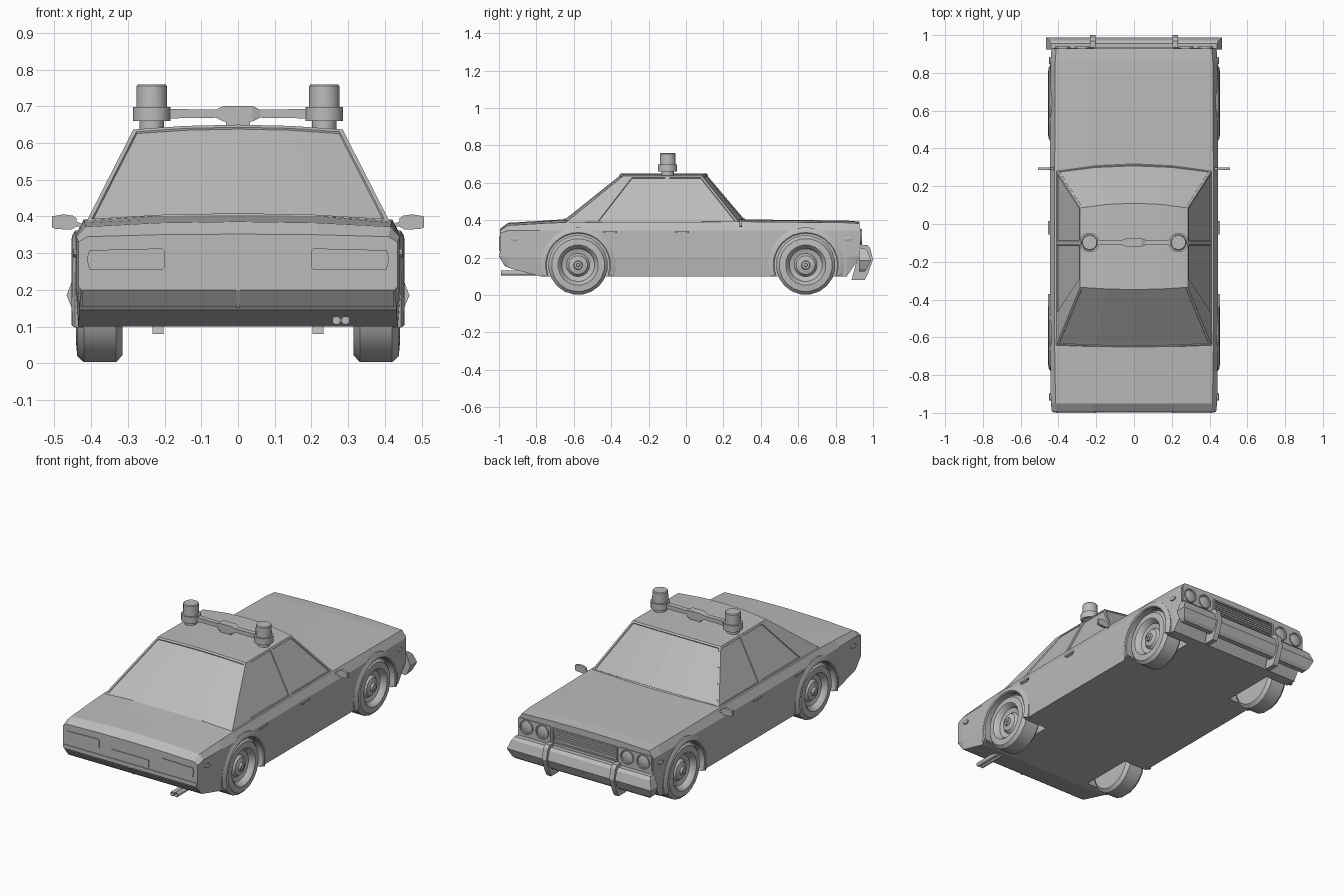
import bpy, bmesh, math
from mathutils import Vector

if "Cube" in bpy.data.objects:
    bpy.data.objects.remove(bpy.data.objects["Cube"])

grey = bpy.data.materials.new("plain_grey")
grey.diffuse_color = (0.5, 0.5, 0.5, 1)
grey.use_nodes = True
grey.node_tree.nodes["Principled BSDF"].inputs["Base Color"].default_value = grey.diffuse_color


def make(name, verts, faces, smooth=False):
    me = bpy.data.meshes.new(name)
    me.from_pydata([tuple(v) for v in verts], [], faces)
    bm = bmesh.new()
    bm.from_mesh(me)
    bmesh.ops.recalc_face_normals(bm, faces=bm.faces)
    bm.to_mesh(me)
    bm.free()
    me.materials.append(grey)
    ob = bpy.data.objects.new(name, me)
    bpy.context.collection.objects.link(ob)
    if smooth:
        bpy.ops.object.select_all(action='DESELECT')
        ob.select_set(True)
        bpy.context.view_layer.objects.active = ob
        bpy.ops.object.shade_smooth_by_angle(angle=math.radians(35))
    return ob


def loft(name, rings, smooth=False):
    """Skin a row of equal-length rings and cap both ends."""
    n = len(rings[0])
    verts = [p for r in rings for p in r]
    faces = [(k*n+i, k*n+(i+1) % n, (k+1)*n+(i+1) % n, (k+1)*n+i)
             for k in range(len(rings)-1) for i in range(n)]
    last = (len(rings)-1)*n
    faces += [tuple(range(n)), tuple(range(last, last+n))]
    return make(name, verts, faces, smooth)


def box(name, x0, x1, y0, y1, z0, z1):
    return loft(name, [[(x0, y0, z), (x1, y0, z), (x1, y1, z), (x0, y1, z)] for z in (z0, z1)])


def lathe(name, profile, centre, axis, n=20, ez=1.0, smooth=True):
    """Turn (distance, radius) pairs around the x, y or z axis."""
    rings = []
    for d, r in profile:
        ring = []
        for i in range(n):
            a = 2*math.pi*(i+0.5)/n
            u, v = r*math.cos(a), r*math.sin(a)*ez
            p = {'x': (d, u, v), 'y': (u, d, v), 'z': (u, v, d)}[axis]
            ring.append(Vector(centre) + Vector(p))
        rings.append(ring)
    return loft(name, rings, smooth)


# Lower body: cross-sections from tail to nose (y, bottom, shoulder, top edge, top centre, half width)
rings = []
for y, zb, zd, ze, zc, w in [(-.995, .20, .33, .345, .352, .435), (-.95, .145, .345, .372, .386, .44),
                             (-.78, .10, .345, .382, .396, .443), (-.65, .10, .345, .388, .405, .445),
                             (.30, .10, .345, .392, .404, .445), (.86, .10, .345, .386, .398, .442),
                             (.928, .20, .345, .382, .392, .437)]:
    half = [(w-.008, zb), (w, max(zb+.01, .20)), (w, zd), (w-.025, ze), (w*.5, zc-.25*(zc-ze))]
    pts = half + [(0, zc)] + [(-x, z) for x, z in reversed(half)]
    rings.append([(x, y, z) for x, z in pts])
body = loft("lower_body", rings)

# Wheel wells cut from the body
WHEELS = (-.577, .64)
for y in WHEELS:
    for s in (-1, 1):
        cut = lathe("well_cutter", [(s*.285, .172), (s*.6, .172)], (0, y, .16), 'x', 28)
        cut.hide_render = True
        m = body.modifiers.new("well", 'BOOLEAN')
        m.operation, m.solver, m.object = 'DIFFERENCE', 'EXACT', cut
        bpy.context.view_layer.objects.active = body
        bpy.ops.object.modifier_apply(modifier=m.name)
        bpy.data.objects.remove(cut)

# Cabin: base ring and roof ring, with bowed glass front and rear
T = (-1, -.5, 0, .5, 1)


def cabin_ring(w, rear, front, bow_r, bow_f, z, crown, mids):
    def top(t):
        return z + crown*(1-t*t)
    r = [(w*t, rear-bow_r*(1-t*t), top(t)) for t in T]
    r += [(w, y, z) for y in mids]
    r += [(w*t, front+bow_f*(1-t*t), top(t)) for t in reversed(T)]
    return r + [(-w, y, z) for y in reversed(mids)]


verts = cabin_ring(.413, -.645, .285, .013, .035, .386, .016, (-.49, -.10))
verts += cabin_ring(.285, -.335, .085, .012, .025, .637, .013, (-.295, -.10))
faces = [(i, (i+1) % 14, 14+(i+1) % 14, 14+i) for i in range(14)] + [tuple(range(14))]
for f in [(0, 1, 10, 11, 12, 13), (1, 2, 9, 10), (2, 3, 8, 9), (3, 4, 5, 6, 7, 8)]:
    faces.append(tuple(14+i for i in f))
cabin = make("cabin", verts, faces)
bm = bmesh.new()
bm.from_mesh(cabin.data)
bm.faces.ensure_lookup_table()
for group in [[bm.faces[i] for i in g] for g in ((0, 1, 2, 3), (7, 8, 9, 10), (5,), (6,), (11,), (12,))]:
    bmesh.ops.inset_region(bm, faces=group, thickness=.011, depth=0, use_even_offset=True)
    bmesh.ops.inset_region(bm, faces=group, thickness=.002, depth=-.005, use_even_offset=True)
bm.to_mesh(cabin.data)
bm.free()

# Front bumper with a pointed ridge
loft("front_bumper", [[(-w, .925, z), (w, .925, z), (w, y, z), (-w, y, z)]
                      for w, y, z in [(.435, .955, .125), (.448, .968, .14), (.467, .988, .185),
                                      (.448, .972, .235), (.44, .955, .25)]])

# Grille frame and bars
for z0, z1 in ((.268, .276), (.346, .354)):
    box("grille_frame", -.21, .21, .92, .937, z0, z1)
for s in (-1, 1):
    box("grille_side", s*.202, s*.21, .92, .937, .268, .354)
for k in range(5):
    z = .286 + k*.0125
    box("grille_bar", -.202, .202, .92, .933, z, z+.006)

for s in (-1, 1):
    # Bumper overriders
    prof = [(.885, .08), (.955, .08), (.975, .12), (1.0, .19), (.985, .25), (.97, .268), (.935, .268)]
    loft("overrider", [[(s*x, y, z) for y, z in prof] for x in (.203, .233)])
    # Twin headlights
    box("headlight_surround", s*.222, s*.43, .918, .933, .268, .356)
    for x in (.274, .378):
        lathe("headlight", [(.92, .042), (.94, .042), (.94, .036), (.934, .034), (.938, .018), (.939, .002)],
              (s*x, 0, .312), 'y', 16)
    # Tail lights
    shape = [(.20, .262), (.206, .255), (.405, .255), (.412, .285), (.405, .308), (.206, .313), (.20, .306)]
    loft("tail_light", [[(s*x, y, z) for x, z in shape] for y in (-.99, -1.0)])
    # Rear bumper panels on the undercut
    loft("rear_bumper_panel", [[(s*x, y, z) for x in (xa,) for y, z in
                               [(-.995, .195), (-.962, .153), (-.958, .156), (-.985, .198)]]
                               for xa in (.006, .425)])
    # Door mirrors
    shape = [(.44, .372), (.455, .364), (.495, .366), (.507, .37), (.507, .40), (.475, .406), (.45, .402), (.44, .395)]
    loft("mirror", [[(s*x, y, z) for x, z in shape] for y in (.285, .30)])
    loft("mirror_arm", [[(s*x, .287, z), (s*x, .298, z), (s*x, .298, z+.012), (s*x, .287, z+.012)]
                        for x, z in ((.41, .362), (.445, .376))])
    # Door handles
    for y in (-.44, -.055):
        box("door_handle", s*.44, s*.454, y, y+.07, .332, .342)
        box("handle_pad", s*.44, s*.449, y+.012, y+.058, .324, .334)
    # Side marker lamps
    for y in (-.915, .865):
        lathe("side_marker", [(s*.43, .021), (s*.448, .021), (s*.45, .015)], (0, y, .30), 'x', 12, .55)
    # Wheels and flared arches
    for y in WHEELS:
        prof = [(.315, .10), (.315, .14), (.332, .159), (.42, .159), (.438, .142), (.441, .108), (.434, .10),
                (.41, .088), (.402, .062), (.418, .05), (.425, .024), (.436, .021), (.436, .01), (.442, .008), (.442, .001)]
        lathe("wheel", [(s*d, r) for d, r in prof], (0, y, .16), 'x', 20)
        arc = []
        for k in range(19):
            a = math.radians(-18 + 216*k/18)
            arc.append([(s*x, y+r*math.cos(a), .16+r*math.sin(a)) for x, r in
                        ((.42, .168), (.45, .168), (.454, .174), (.452, .187), (.444, .202), (.42, .202))])
        loft("wheel_arch", arc, True)
    # Roof beacons
    c = (s*.235, -.098, 0)
    lathe("beacon_foot", [(.62, .034), (.662, .034)], c, 'z', 16)
    lathe("beacon_collar", [(.66, .052), (.698, .052)], c, 'z', 16)
    lathe("beacon_lamp", [(.695, .043), (.755, .042), (.76, .038)], c, 'z', 16)

# Roof bar joining the beacons, thicker in the middle
loft("beacon_bar", [[(x, y0, z0), (x, y1, z0), (x, y1, z1), (x, y0, z1)]
                    for x, y0, y1, z0, z1 in [(s*a, -.098-h, -.098+h, .68-v, .68+v) for s, a, h, v in
                                              [(-1, .2, .014, .013), (-1, .06, .014, .011), (-1, .04, .022, .021),
                                               (1, .04, .022, .021), (1, .06, .014, .011), (1, .2, .014, .013)]]])
box("bar_foot", -.033, .033, -.116, -.08, .64, .663)

# Number plate, rear trim and bumper divider
box("rear_plate", -.122, .122, -.999, -.99, .236, .278)
box("rear_trim", -.43, .43, -.999, -.985, .202, .225)
loft("bumper_divider", [[(x, -.998, .20), (x, -.965, .15), (x, -.94, .155), (x, -.98, .20)] for x in (-.005, .005)])

# Twin exhaust pipes
for x in (.268, .293):
    pipe = lathe("exhaust_pipe", [(-.8, .013), (-.99, .013), (-.99, .010), (-.96, .010)], (x, 0, .117), 'y', 12)
